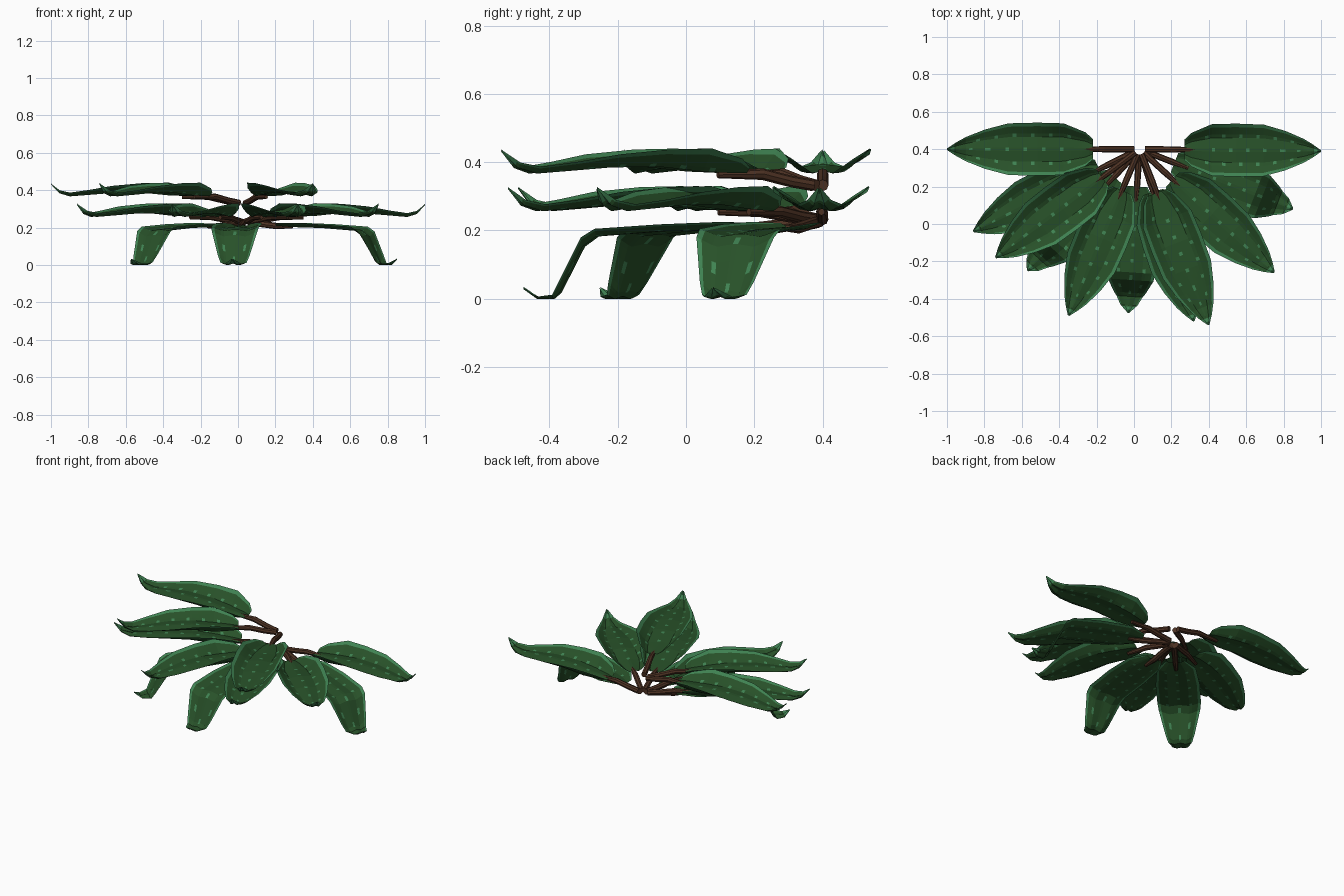
import bpy, bmesh, math
from mathutils import Vector

if "Cube" in bpy.data.objects:
    bpy.data.objects.remove(bpy.data.objects["Cube"])


def material(name, rgb):
    m = bpy.data.materials.new(name)
    m.diffuse_color = (*rgb, 1)
    m.use_nodes = True
    m.node_tree.nodes["Principled BSDF"].inputs["Base Color"].default_value = m.diffuse_color
    return m


DARK = material("dark_leaf_green", (0.021, 0.082, 0.022))
LIGHT = material("light_leaf_green", (0.050, 0.225, 0.085))
BROWN = material("stalk_brown", (0.075, 0.032, 0.017))

CENTRE = Vector((0.03, 0.40, 0))

# Leaf profiles: (fraction of length, half width, midrib height, rim height)
SPREADING = [(0, .055, .005, .02), (.05, .09, .005, .045), (.2, .138, .010, .075),
             (.38, .142, .024, .072), (.58, .138, .022, .058), (.74, .105, .012, .036),
             (.87, .065, .004, .022), (.94, .035, .020, .034), (1, .004, .068, .070)]
DROOPING = [(0, .055, .212, .222), (.14, .115, .205, .225), (.40, .130, .200, .218),
            (.68, .128, .185, .205), (.74, .122, .155, .180), (.84, .085, .020, .050),
            (.87, .070, .002, .012), (.94, .045, .002, .006), (1, .004, .030, .032)]


def sample(profile, t):
    for a, b in zip(profile, profile[1:]):
        if t <= b[0] + 1e-6:
            f = (t - a[0]) / (b[0] - a[0])
            return [p + (q - p) * f for p, q in zip(a[1:], b[1:])]


def section(u, mid, rim):
    # shallow trough with a slightly raised midrib
    a = abs(u)
    low = mid - 0.003
    if a < 0.5:
        return mid + 0.006 + (low - mid - 0.006) * a / 0.5
    return low + (rim - low) * (a - 0.5) / 0.5


def leaf(name, tip, base_z, profile, base_r):
    tip = Vector((*tip, 0))
    d = (tip - CENTRE).normalized()
    side = Vector((-d.y, d.x, 0))
    start = CENTRE + d * base_r
    length = (tip - start).length
    cols = 15
    ts = sorted({round(i / 40, 3) for i in range(41)} | {round(p[0], 3) for p in profile})
    bm = bmesh.new()
    rows = []
    for t in ts:
        w, mid, rim = sample(profile, t)
        row = []
        for j in range(cols + 1):
            u = 2 * j / cols - 1
            p = start + d * (t * length) + side * (u * w)
            p.z = base_z + section(u, mid, rim)
            row.append(bm.verts.new(p))
        rows.append(row)
    for i in range(len(ts) - 1):
        t = (ts[i] + ts[i + 1]) / 2
        for j in range(cols):
            f = bm.faces.new((rows[i][j], rows[i + 1][j], rows[i + 1][j + 1], rows[i][j + 1]))
            f.normal_update()
            if f.normal.z < 0:
                f.normal_flip()
            # pale rim, pale tip and three rows of pale flecks
            rim_cell = j in (0, cols - 1) or t > 0.95
            phase = (t * 40) % 5
            fleck = 0.1 < t < 0.85 and ((j in (3, 11) and 1 < phase < 2.2)
                                        or (j == 7 and 3 < phase < 4.3))
            f.material_index = 1 if rim_cell or fleck else 0
    me = bpy.data.meshes.new(name)
    bm.to_mesh(me)
    bm.free()
    me.materials.append(DARK)
    me.materials.append(LIGHT)
    bpy.context.collection.objects.link(bpy.data.objects.new(name, me))
    return d


def stalk(name, d, z0, z1, reach):
    # bent tube from the crown to the underside of the leaf
    pts = [CENTRE + d * 0.03 + Vector((0, 0, z0)),
           CENTRE + d * 0.10 + Vector((0, 0, z0 + (z1 - z0) * 0.35)),
           CENTRE + d * 0.19 + Vector((0, 0, z1)),
           CENTRE + d * reach + Vector((0, 0, z1 - 0.002))]
    side = Vector((-d.y, d.x, 0))
    bm = bmesh.new()
    rings = []
    for k, p in enumerate(pts):
        tan = (pts[min(k + 1, 3)] - pts[max(k - 1, 0)]).normalized()
        up = side.cross(tan)
        r = 0.017 if k < 3 else 0.010
        rings.append([bm.verts.new(p + (side * math.cos(a) + up * math.sin(a)) * r)
                      for a in [i * math.tau / 8 for i in range(8)]])
    for a, b in zip(rings, rings[1:]):
        for i in range(8):
            bm.faces.new((a[i], a[(i + 1) % 8], b[(i + 1) % 8], b[i]))
    bm.faces.new(rings[0])
    bm.faces.new(rings[-1])
    bmesh.ops.recalc_face_normals(bm, faces=bm.faces)
    me = bpy.data.meshes.new(name)
    bm.to_mesh(me)
    bm.free()
    me.materials.append(BROWN)
    bpy.context.collection.objects.link(bpy.data.objects.new(name, me))


# Tiers: name, leaf tips, base height, profile, leaf start radius, stalk heights
TIERS = [
    ("upper", [(-1.0, .40), (-.74, -.18), (.40, -.54)], .365, SPREADING, .25, .332, .365),
    ("middle", [(1.0, .39), (.75, -.26), (.32, -.52), (-.35, -.49), (-.86, -.04)],
     .255, SPREADING, .24, .232, .256),
    ("lower", [(-.03, -.475), (-.57, -.25), (.85, .08)], 0, DROOPING, .20, .225, .208),
]
for tier, tips, z, profile, r, z0, z1 in TIERS:
    for n, tip in enumerate(tips, 1):
        direction = leaf(f"{tier}_leaf_{n}", tip, z, profile, r)
        stalk(f"{tier}_stalk_{n}", direction, z0, z1, r + 0.08)
